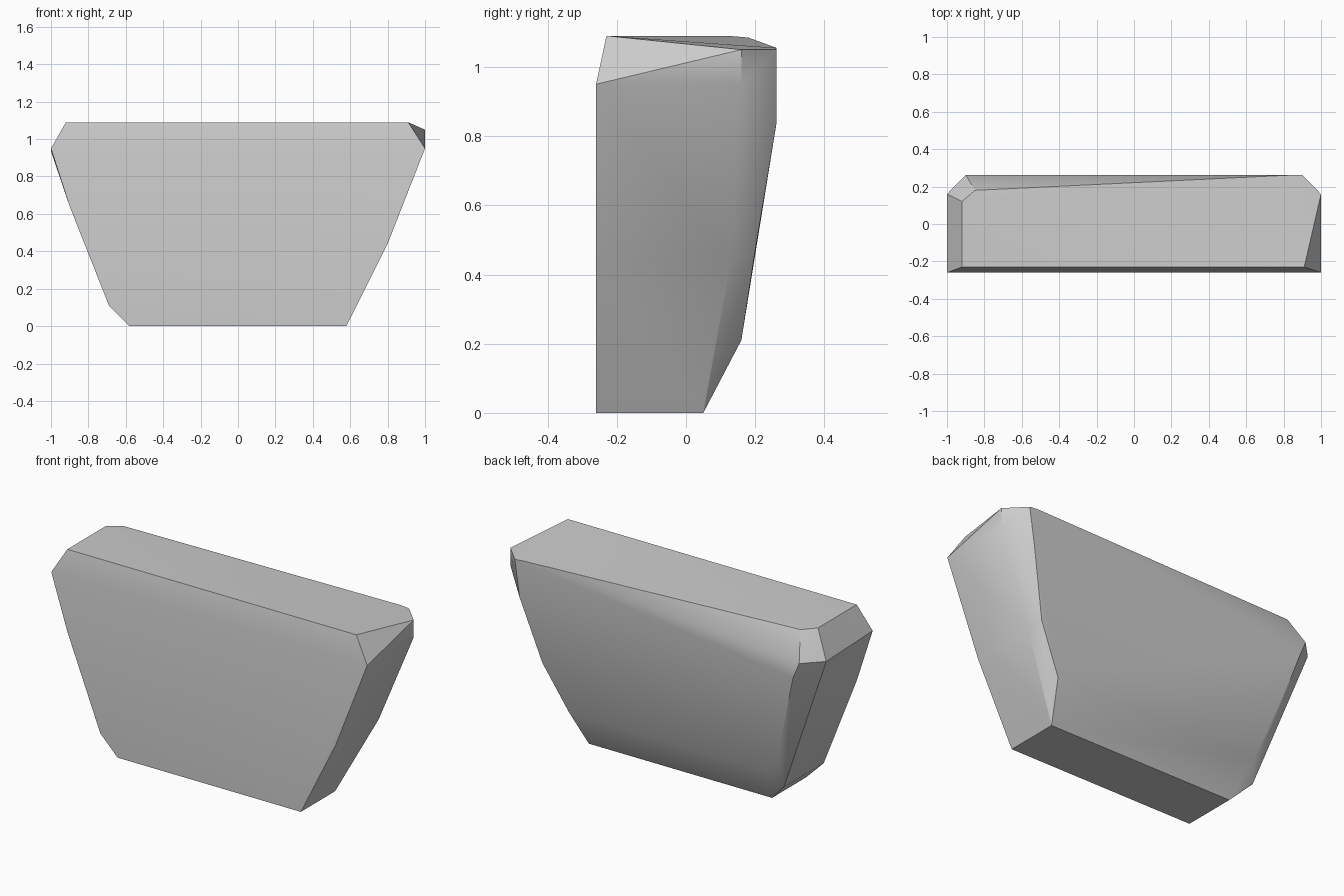
import bpy
import bmesh

if "Cube" in bpy.data.objects:
    bpy.data.objects.remove(bpy.data.objects["Cube"], do_unlink=True)

# Stone colour
stone = bpy.data.materials.new("stone_grey")
stone.use_nodes = True
grey = (0.6, 0.6, 0.6, 1)
stone.diffuse_color = grey
stone.node_tree.nodes["Principled BSDF"].inputs["Base Color"].default_value = grey

FRONT = -0.26

# Flat front outline
front = [(x, FRONT, z) for x, z in (
    (-1, 0.95), (-0.9, 0.64), (-0.69, 0.11), (-0.58, 0),
    (0.58, 0), (0.8, 0.44), (1, 0.95))]

# Top with a worn back edge and one cut corner
top = [(-0.92, -0.23, 1.09), (0.91, -0.23, 1.09),
       (-0.92, 0.12, 1.09), (-0.85, 0.18, 1.085),
       (0.85, 0.262, 1.055)]

# Back corner at +x: side edge, then back edge of the chamfer
corner_a = [(1, 0.16, 1.05), (1, 0.16, 0.95), (0.8, 0.13, 0.44), (0.68, 0.09, 0.21),
            (0.9, 0.262, 1.05), (0.87, 0.262, 0.84), (0.77, 0.2, 0.47),
            (0.63, 0.16, 0.21), (0.58, 0.05, 0)]

# Back corner at -x
corner_b = [(-1, 0.16, 0.935), (-0.69, 0.1, 0.11),
            (-0.9, 0.262, 0.935), (-0.86, 0.262, 0.84), (-0.72, 0.185, 0.37),
            (-0.65, 0.16, 0.21), (-0.58, 0.05, 0)]

# Wrap the chiselled block around its corners
bm = bmesh.new()
for p in front + top + corner_a + corner_b:
    bm.verts.new(p)
hull = bmesh.ops.convex_hull(bm, input=bm.verts[:])
loose = {v for v in hull["geom_interior"] + hull["geom_unused"]
         if isinstance(v, bmesh.types.BMVert) and not v.link_faces}
bmesh.ops.delete(bm, geom=list(loose), context="VERTS")
bmesh.ops.dissolve_limit(bm, angle_limit=0.02, verts=bm.verts[:], edges=bm.edges[:])
bmesh.ops.recalc_face_normals(bm, faces=bm.faces[:])

mesh = bpy.data.meshes.new("stone_slab")
bm.to_mesh(mesh)
bm.free()
mesh.materials.append(stone)
slab = bpy.data.objects.new("stone_slab", mesh)
bpy.context.collection.objects.link(slab)

# Soft shading across shallow edges only
bpy.ops.object.select_all(action="DESELECT")
slab.select_set(True)
bpy.context.view_layer.objects.active = slab
bpy.ops.object.shade_smooth_by_angle(angle=0.52)
